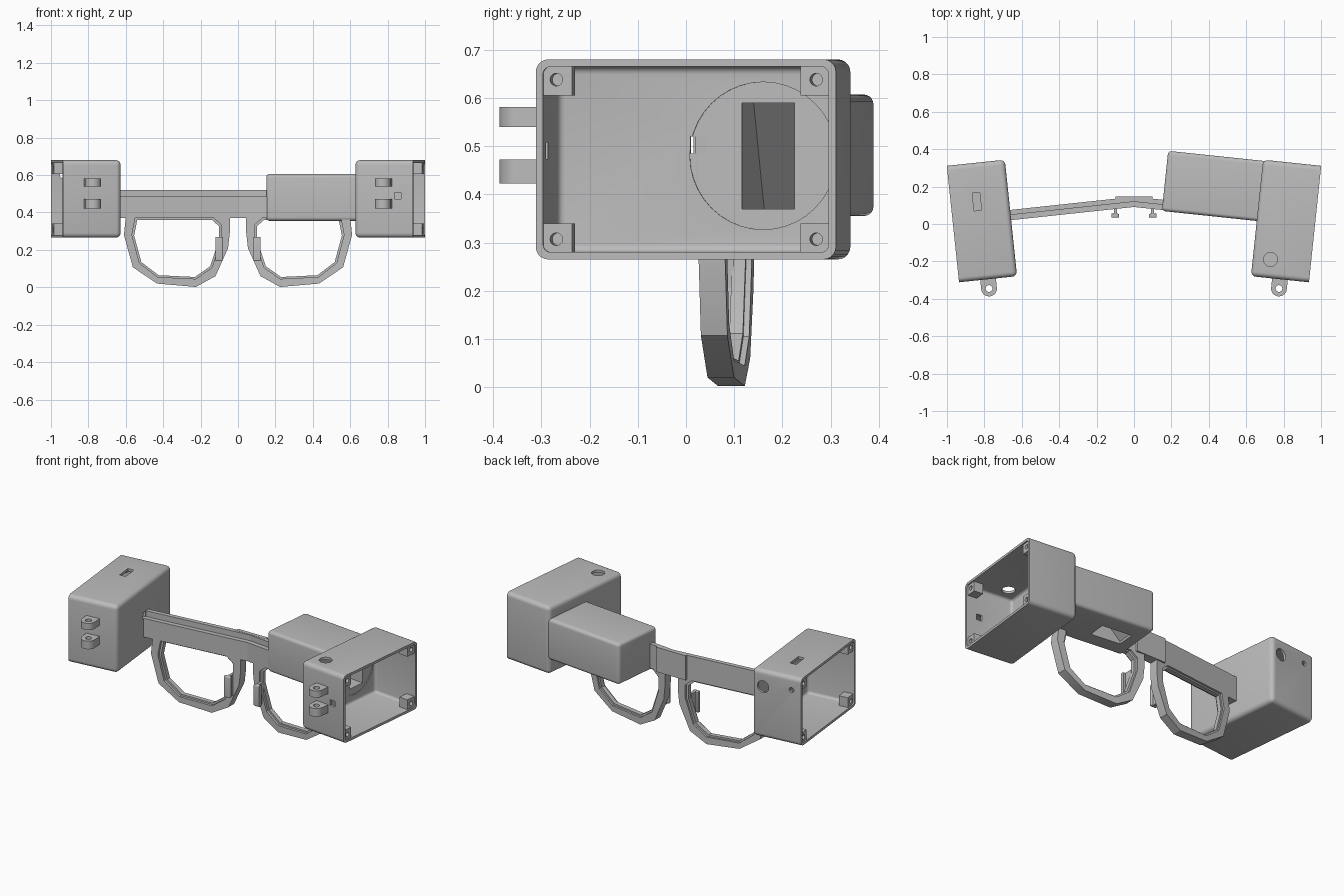
import bpy, bmesh, math
from mathutils import Vector, Matrix

if "Cube" in bpy.data.objects:
    bpy.data.objects.remove(bpy.data.objects["Cube"])

GREY = (0.5, 0.5, 0.5, 1)
mat = bpy.data.materials.new("matte_grey")
mat.use_nodes = True
mat.diffuse_color = GREY
mat.node_tree.nodes["Principled BSDF"].inputs["Base Color"].default_value = GREY

TILT = Matrix.Translation((0.813, 0.016, 0)) @ Matrix.Rotation(math.radians(-6), 4, 'Z')


def pod(s):
    """Frame of a side box; s is +1 for left and -1 for right."""
    def f(p):
        w = TILT @ Vector(p)
        return Vector((s * w.x, w.y, w.z))
    return f


def brow(s):
    """Frame of a swept-back half of the glasses; y = 0 is its back."""
    return lambda p: Vector((s * p[0], 0.146 - 0.107 * p[0] + p[1], p[2]))


def finish(name, bm, f):
    for v in bm.verts:
        v.co = f(v.co)
    bmesh.ops.recalc_face_normals(bm, faces=bm.faces)
    me = bpy.data.meshes.new(name)
    bm.to_mesh(me)
    bm.free()
    me.materials.append(mat)
    ob = bpy.data.objects.new(name, me)
    bpy.context.collection.objects.link(ob)
    return ob


def block(name, lo, hi, f, r=0.0):
    """Box whose edges are rounded, except around its +x end."""
    bm = bmesh.new()
    bmesh.ops.create_cube(bm, size=1)
    for v in bm.verts:
        v.co = [(a + b) / 2 + c * (b - a) for a, b, c in zip(lo, hi, v.co)]
    if r:
        edges = [e for e in bm.edges if min(v.co.x for v in e.verts) < hi[0] - 1e-4]
        bmesh.ops.bevel(bm, geom=edges, offset=r, segments=5, profile=0.5, affect='EDGES')
    return finish(name, bm, f)


def rod(name, centre, radius, length, axis, f):
    bm = bmesh.new()
    turn = Vector((0, 0, 1)).rotation_difference(Vector(axis)).to_matrix().to_4x4()
    bmesh.ops.create_cone(bm, cap_ends=True, segments=40, radius1=radius, radius2=radius,
                          depth=length, matrix=Matrix.Translation(centre) @ turn)
    return finish(name, bm, f)


def prism(name, pts, y0, y1, f):
    """Outline in x and z, extruded along y."""
    bm = bmesh.new()
    a, b = ([bm.verts.new((x, y, z)) for x, z in pts] for y in (y0, y1))
    bm.faces.new(a)
    bm.faces.new(b)
    for i in range(len(pts)):
        bm.faces.new((a[i - 1], a[i], b[i], b[i - 1]))
    return finish(name, bm, f)


def ring(name, outer, inner, y0, y1, f):
    bm = bmesh.new()
    loops = [[bm.verts.new((x, y, z)) for x, z in pts]
             for pts, y in ((outer, y0), (outer, y1), (inner, y1), (inner, y0))]
    for i in range(len(outer)):
        for k in range(4):
            p, q = loops[k - 1], loops[k]
            bm.faces.new((p[i - 1], p[i], q[i], q[i - 1]))
    return finish(name, bm, f)


def cut(ob, *cutters):
    for c in cutters:
        c.hide_render = True
        m = ob.modifiers.new("cut", 'BOOLEAN')
        m.operation, m.solver, m.object = 'DIFFERENCE', 'EXACT', c
        with bpy.context.temp_override(object=ob, active_object=ob, selected_objects=[ob]):
            bpy.ops.object.modifier_apply(modifier=m.name)
        bpy.data.objects.remove(c)


Z0, Z1, HX, HY, WALL = 0.265, 0.68, 0.156, 0.313, 0.015
UP, BACK, SIDE = (0, 0, 1), (0, 1, 0), (1, 0, 0)

OUTER = [(.597, .40), (.61, .28), (.562, .107), (.433, .02), (.225, .002),
         (.12, .06), (.053, .21), (.043, .30), (.043, .40)]
INNER = [(.55, .37), (.567, .28), (.527, .13), (.43, .055), (.225, .045),
         (.14, .105), (.09, .255), (.09, .335), (.13, .37)]
LIP = [(.33 + (x - .33) * .95, .215 + (z - .215) * .94) for x, z in INNER]


def tunnel(f):
    """Light path that runs inwards and turns down at a slanted mirror wall."""
    path = [(-.12, .59), (-.38, .59), (-.59, .37), (-.59, .3), (-.40, .3), (-.40, .37), (-.12, .37)]
    return prism("tunnel_cutter", path, .085, .195, f)


for s, side in ((1, "left"), (-1, "right")):
    f, g = pod(s), brow(s)

    # Side box, open outwards
    box = block(side + "_box", (-HX, -HY, Z0), (HX, HY, Z1), f, .026)
    cut(box,
        block("cavity_cutter", (-HX + WALL, -HY + WALL, Z0 + WALL),
              (HX + .1, HY - WALL, Z1 - WALL), f, .016),
        block("wire_cutter", (-.2, -.022, .485), (-.1, .012, .52), f))
    if s > 0:
        cut(box,
            rod("recess_cutter", (-.137, .13, .48), .153, .016, SIDE, f),
            tunnel(f),
            block("port_cutter", (.056, -.35, .473), (.092, -.28, .508), f),
            rod("top_hole_cutter", (-.061, -.2135, Z1), .037, .1, UP, f))
    else:
        cut(box,
            block("slot_cutter", (-.004, .058, .62), (.036, .154, .72), f),
            rod("socket_cutter", (-.087, HY, .58), .036, .1, BACK, f),
            rod("pin_hole_cutter", (.094, HY, .60), .015, .1, BACK, f))

    # Screw posts in the corners of the opening
    for end in (-1, 1):
        for low in (True, False):
            y = end * (HY - .042)
            z = Z0 + .042 if low else Z1 - .042
            post = block(side + "_screw_post", (.09, y - .033, z - .033),
                         (.148, y + .033, z + .033), f)
            cut(post, rod("screw_cutter", (.15, y, z), .013, .09, SIDE, f))

    # Hinge lugs on the front of the box
    arc = [(.042 * math.cos(t), -.363 + .042 * math.sin(t))
           for t in (-math.pi * i / 16 for i in range(17))]
    for z0, z1 in ((.422, .472), (.54, .581)):
        lug = prism(side + "_hinge_lug", arc + [(-.042, -.305), (.042, -.305)], z0, z1,
                    lambda p: f((p[0], p[2], p[1])))
        cut(lug, rod("hinge_cutter", (0, -.363, z0), .018, .2, UP, f))

    # Brow bar with a wire ledge along its upper front
    block(side + "_brow_bar", (0, -.055, .37), (.668, 0, .485), g)
    block(side + "_brow_ridge", (0, -.027, .485), (.668, 0, .52), g)

    # Lens rim and its inner lip
    ring(side + "_lens_rim", OUTER, INNER, -.055, 0, g)
    ring(side + "_lens_lip", INNER, LIP, -.04, -.012, g)

    # Nose pad on a short stem
    flat = lambda p: Vector((s * p[0], p[1], p[2]))
    block(side + "_nose_stem", (.09, .05, .14), (.106, .10, .27), flat)
    block(side + "_nose_pad", (.08, .034, .14), (.12, .055, .27), flat, .006)

# Wire ledge cover on the left, with a slanted wire slot
prism("ledge_cover", [(.325, .485), (.668, .485), (.668, .52), (.365, .52)], -.055, -.02, brow(1))
prism("ledge_tooth", [(.295, .485), (.31, .485), (.35, .52), (.335, .52)], -.055, -.02, brow(1))

# Plate across the back of the bridge
block("bridge_plate", (-.1, .125, .37), (.1, .147, .521), lambda p: Vector(p))

# Projector housing behind the left lens
housing = block("projector_housing", (-.666, -.016, .355), (-.148, .307, .607), pod(1), .02)
cut(housing, tunnel(pod(1)))

# Smooth the rounded edges and keep the corners sharp
for ob in bpy.context.scene.objects:
    ob.select_set(ob.type == 'MESH')
    if ob.type == 'MESH':
        bpy.context.view_layer.objects.active = ob
bpy.ops.object.shade_smooth_by_angle(angle=math.radians(30))
